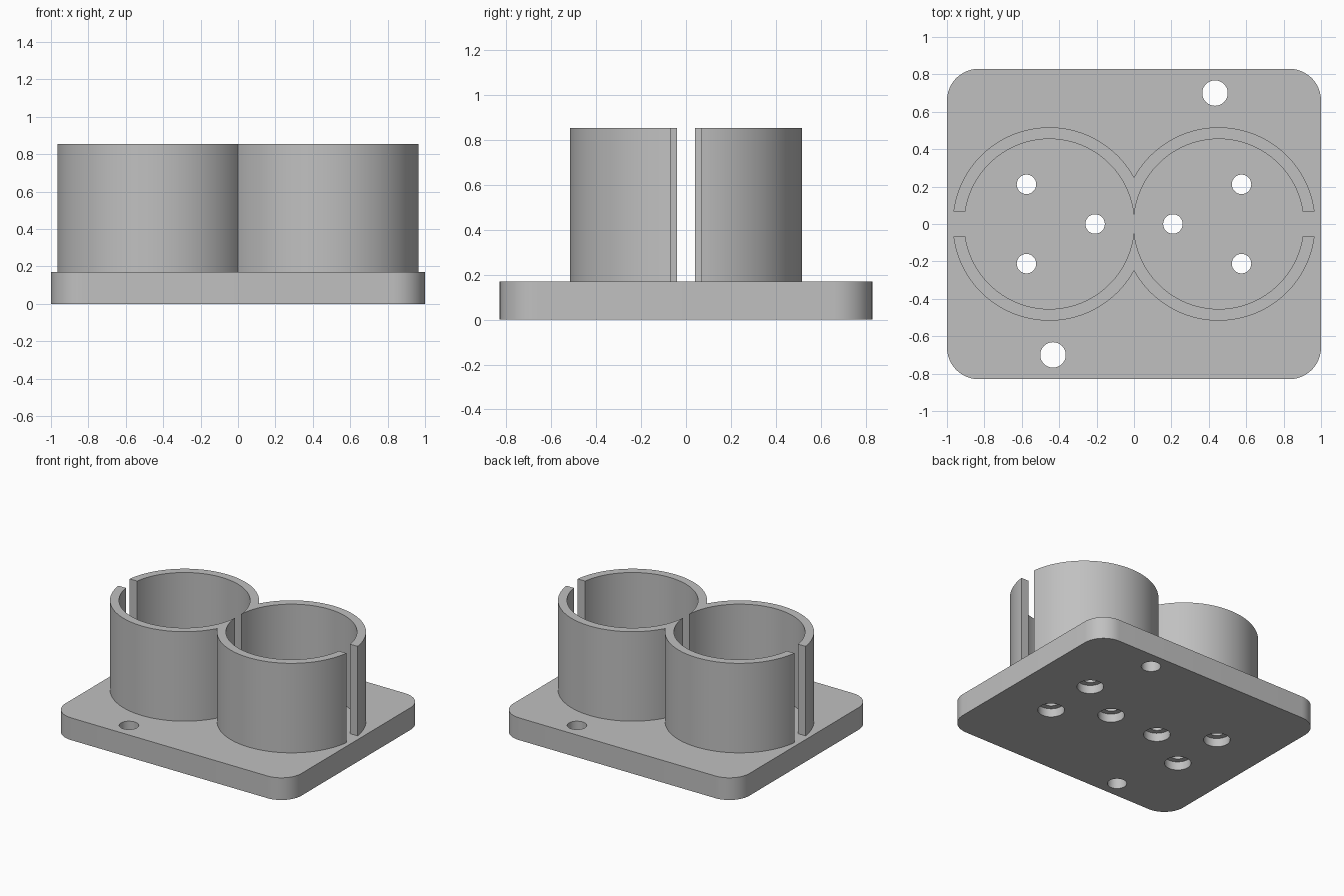
import bpy, bmesh, math

if "Cube" in bpy.data.objects:
    bpy.data.objects.remove(bpy.data.objects["Cube"])

grey = bpy.data.materials.new("light_grey")
grey.diffuse_color = (0.53, 0.53, 0.53, 1)
grey.use_nodes = True
grey.node_tree.nodes["Principled BSDF"].inputs["Base Color"].default_value = grey.diffuse_color

BASE_TOP, TOP = 0.17, 0.855


def make_object(name, bm):
    bmesh.ops.recalc_face_normals(bm, faces=bm.faces)
    me = bpy.data.meshes.new(name)
    bm.to_mesh(me)
    bm.free()
    me.materials.append(grey)
    ob = bpy.data.objects.new(name, me)
    bpy.context.collection.objects.link(ob)
    return ob


def prism(bm, pts, z0, z1):
    lo = [bm.verts.new((x, y, z0)) for x, y in pts]
    hi = [bm.verts.new((x, y, z1)) for x, y in pts]
    bm.faces.new(lo[::-1])
    bm.faces.new(hi)
    n = len(pts)
    for i in range(n):
        j = (i + 1) % n
        bm.faces.new((lo[i], lo[j], hi[j], hi[i]))


def arc(cx, cy, r, a0, a1, n):
    return [(cx + r * math.cos(a0 + (a1 - a0) * i / n),
             cy + r * math.sin(a0 + (a1 - a0) * i / n)) for i in range(n + 1)]


def circle(x, y, r):
    return arc(x, y, r, 0, 2 * math.pi, 48)[:-1]


def finish(ob):
    bpy.ops.object.select_all(action='DESELECT')
    bpy.context.view_layer.objects.active = ob
    ob.select_set(True)
    for m in list(ob.modifiers):
        bpy.ops.object.modifier_apply(modifier=m.name)
    bpy.ops.object.shade_smooth_by_angle(angle=math.radians(30))


# Base plate with rounded corners
R = 0.17
outline = []
for k, (sx, sy) in enumerate([(1, 1), (-1, 1), (-1, -1), (1, -1)]):
    a = k * math.pi / 2
    outline += arc(sx * (1 - R), sy * (0.83 - R), R, a, a + math.pi / 2, 12)
bm = bmesh.new()
prism(bm, outline, 0, BASE_TOP)
base = make_object("base_plate", bm)

# Through holes, and wider counterbores from below
small = [(sx * 0.575, sy * 0.212) for sx in (-1, 1) for sy in (-1, 1)]
small += [(-0.208, 0), (0.208, 0)]
through = bmesh.new()
for x, y in small:
    prism(through, circle(x, y, 0.052), -0.1, 0.3)
for x, y in ((0.433, 0.7), (-0.433, -0.7)):
    prism(through, circle(x, y, 0.068), -0.1, 0.3)
bores = bmesh.new()
for x, y in small:
    prism(bores, circle(x, y, 0.093), -0.1, 0.065)
cutters = [make_object("hole_cutter", through), make_object("counterbore_cutter", bores)]
for c in cutters:
    c.hide_render = True
    m = base.modifiers.new("cut", 'BOOLEAN')
    m.operation, m.solver, m.object = 'DIFFERENCE', 'EXACT', c
finish(base)
for c in cutters:
    bpy.data.objects.remove(c)

# Twin slotted cups: one quarter, mirrored in x and y
C, RO, RI, SLOT, N = 0.4528, 0.517, 0.4545, 0.068, 48


def quarter_arc(r):
    pts = arc(C, 0, r, math.asin(SLOT / r), math.pi - math.acos(C / r), N)
    pts[-1] = (0, pts[-1][1])
    return pts


bm = bmesh.new()
rows = [[bm.verts.new((x, y, z)) for x, y in quarter_arc(r)]
        for r, z in ((RO, BASE_TOP), (RO, TOP), (RI, TOP), (RI, BASE_TOP))]
for a, b in zip(rows, rows[1:]):
    for i in range(N):
        bm.faces.new((a[i], a[i + 1], b[i + 1], b[i]))
bm.faces.new([r[0] for r in rows])  # slot end
cups = make_object("twin_cups", bm)
m = cups.modifiers.new("mirror", 'MIRROR')
m.use_axis = (True, True, False)
m.merge_threshold = 0.0005
finish(cups)
